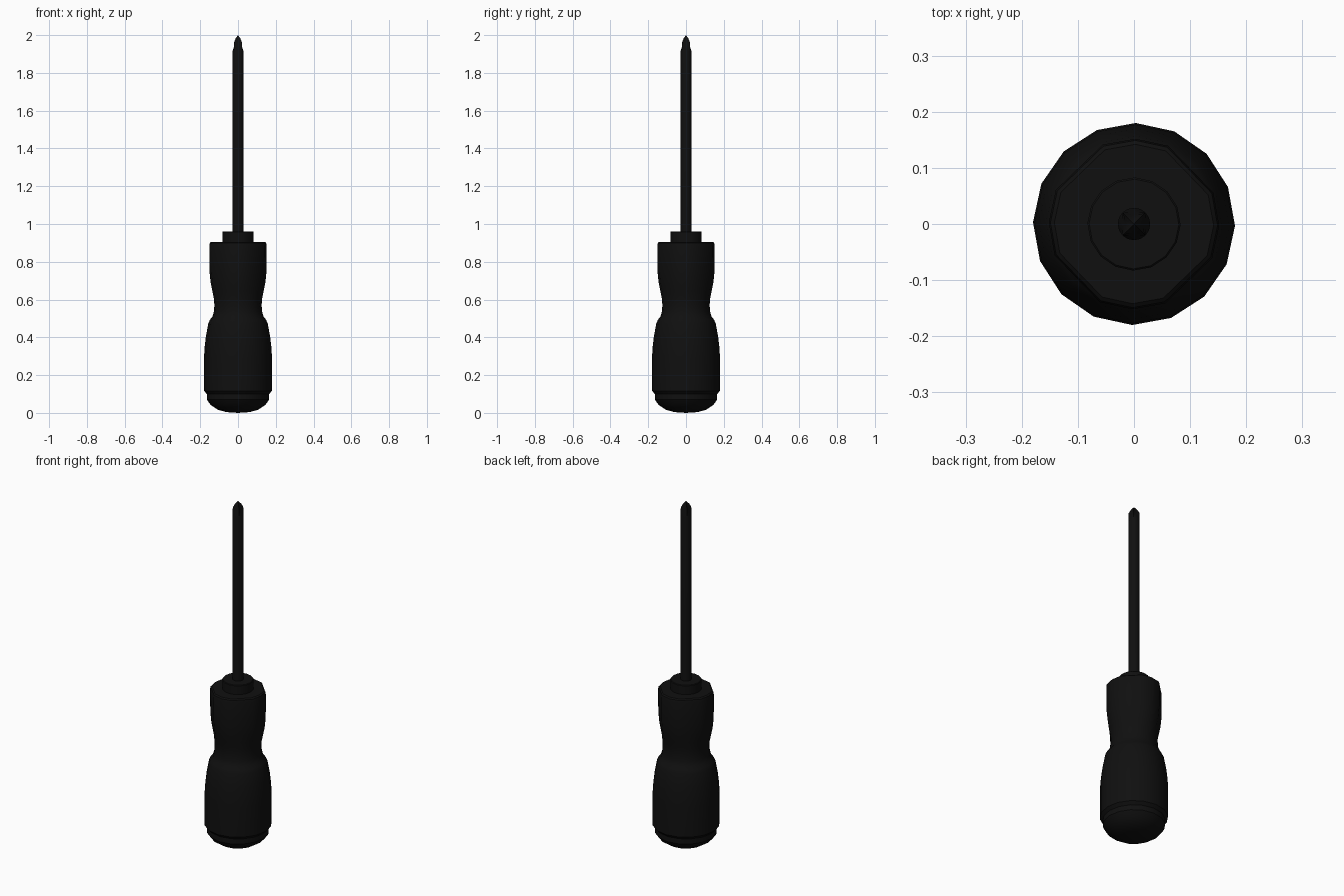
import bpy, bmesh, math

if "Cube" in bpy.data.objects:
    bpy.data.objects.remove(bpy.data.objects["Cube"])

SIDES = 16
black = bpy.data.materials.new("black")
black.diffuse_color = (0.005, 0.005, 0.005, 1)
black.use_nodes = True
black.node_tree.nodes["Principled BSDF"].inputs["Base Color"].default_value = black.diffuse_color


def lathe(name, profile, shape=None, turn=-1.0):
    """Revolve (radius, z[, amount]) points; shape(i, amount) scales each side."""
    bm = bmesh.new()
    rings = []
    for point in profile:
        r, z = point[:2]
        amount = point[2] if len(point) > 2 else 0
        if r == 0:
            rings.append([bm.verts.new((0, 0, z))] * SIDES)
            continue
        ring = []
        for i in range(SIDES):
            a = math.radians(turn + i * 360 / SIDES)
            k = r * (shape(i, amount) if shape else 1)
            ring.append(bm.verts.new((k * math.cos(a), k * math.sin(a), z)))
        rings.append(ring)
    for low, high in zip(rings, rings[1:]):
        for i in range(SIDES):
            j = (i + 1) % SIDES
            quad = [low[i], low[j], high[j], high[i]]
            bm.faces.new(list(dict.fromkeys(quad)))
    bmesh.ops.recalc_face_normals(bm, faces=bm.faces)
    mesh = bpy.data.meshes.new(name)
    bm.to_mesh(mesh)
    bm.free()
    obj = bpy.data.objects.new(name, mesh)
    bpy.context.collection.objects.link(obj)
    mesh.materials.append(black)
    bpy.ops.object.select_all(action='DESELECT')
    obj.select_set(True)
    bpy.context.view_layer.objects.active = obj
    bpy.ops.object.shade_smooth_by_angle(angle=math.radians(35))
    return obj


def diagonal_flats(i, amount):
    # pull the four diagonal corners in to make flats
    return 1 - 0.076 * amount if i % 4 == 2 else 1


def cross_fins(i, amount):
    # keep the four diagonals as fins and sink the sides between them
    return 1 if i % 4 == 2 else 1 - amount * (0.55 if i % 4 == 0 else 0.45)


# Domed end cap
lathe("end_cap", [(0, 0), (0.06, 0.004), (0.105, 0.016), (0.145, 0.042),
                  (0.165, 0.07), (0.165, 0.11), (0, 0.11)])

# Grip: round palm swell, waist, and upper part with four flats
lathe("grip", [(0, 0.1), (0.165, 0.1), (0.18, 0.117), (0.18, 0.29),
               (0.177, 0.345), (0.17, 0.405), (0.157, 0.475), (0.148, 0.494),
               (0.135, 0.51), (0.128, 0.535), (0.125, 0.57), (0.128, 0.605, 0.2),
               (0.136, 0.645, 0.6), (0.145, 0.69, 1), (0.151, 0.75, 1),
               (0.152, 0.885, 1), (0.149, 0.9, 1), (0.142, 0.906, 1),
               (0, 0.906)], diagonal_flats)

# Collar
lathe("collar", [(0, 0.9), (0.083, 0.9), (0.083, 0.957), (0.08, 0.96), (0, 0.96)])

# Shaft with cross-head tip
lathe("shaft", [(0, 0.94), (0.029, 0.94), (0.029, 1.915), (0.029, 1.94, 0.5),
                (0.028, 1.965, 0.85), (0.016, 1.985, 0.8), (0, 2.0)], cross_fins, 0)
